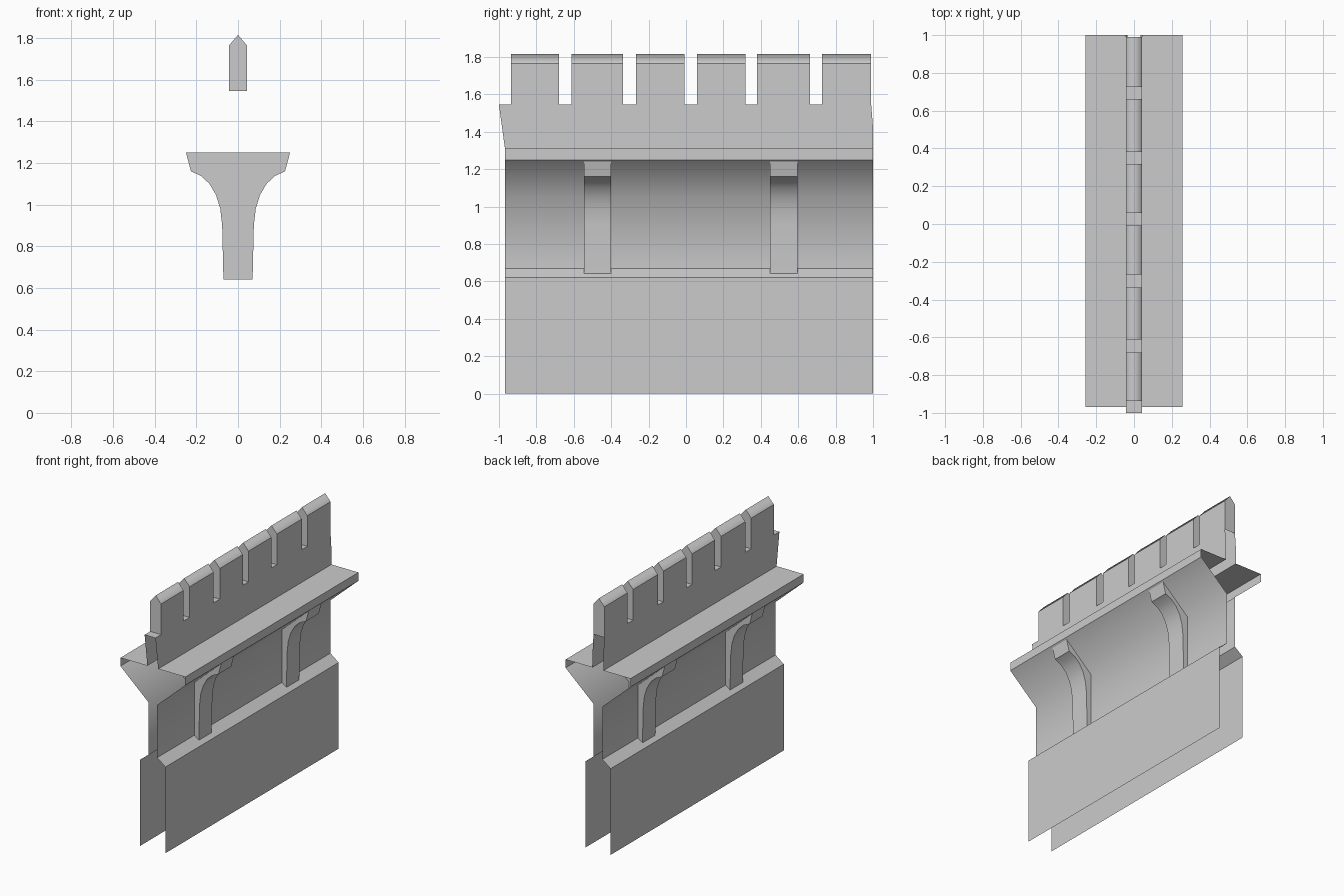
import bpy
import bmesh

cube = bpy.data.objects.get("Cube")
if cube:
    bpy.data.objects.remove(cube, do_unlink=True)

stone = bpy.data.materials.new("grey_stone")
stone.use_nodes = True
GREY = (0.6, 0.6, 0.6, 1)
stone.diffuse_color = GREY
stone.node_tree.nodes["Principled BSDF"].inputs["Base Color"].default_value = GREY


def finish(name, bm):
    mesh = bpy.data.meshes.new(name)
    bm.to_mesh(mesh)
    bm.free()
    mesh.materials.append(stone)
    obj = bpy.data.objects.new(name, mesh)
    bpy.context.collection.objects.link(obj)
    return obj


def face(bm, points, smooth=False):
    f = bm.faces.new([bm.verts.new(p) for p in points])
    f.smooth = smooth
    return f


def strip(bm, profile, y0, y1, smooth=True):
    """Sheet along y from an (x, z) profile, its normal to the left of the path."""
    rows = [(bm.verts.new((x, y0, z)), bm.verts.new((x, y1, z))) for x, z in profile]
    for (a, b), (c, d) in zip(rows, rows[1:]):
        bm.faces.new((a, c, d, b)).smooth = smooth


def both_sides(bm, profile, y0, y1):
    """A sheet running downward on +x and its mirror on -x."""
    strip(bm, profile, y0, y1)
    strip(bm, [(-x, z) for x, z in reversed(profile)], y0, y1)


FRONT, BACK = -0.968, 1.0
FOOT, WALL, LEDGE, TOP = 0.10, 0.035, 0.258, 0.043

# Open-ended wall shells: each run of points is one smooth surface
runs = {
    "wall_base": [[(FOOT, 0.62), (FOOT, 0)], [(WALL, 0.67), (FOOT, 0.62)]],
    "coved_wall": [[(LEDGE, 1.25), (WALL, 1.05), (WALL, 0.67)]],
    "ledge": [[(TOP, 1.31), (LEDGE, 1.31)], [(LEDGE, 1.31), (LEDGE, 1.25)]],
}
for name, profiles in runs.items():
    bm = bmesh.new()
    for profile in profiles:
        both_sides(bm, profile, FRONT, BACK)
    finish(name, bm)

# Parapet with crenels and ridged merlons
FLOOR, EAVE, RIDGE = 1.545, 1.765, 1.815
merlons = [(-0.936, -0.68), (-0.612, -0.337), (-0.268, -0.007),
           (0.058, 0.318), (0.38, 0.663), (0.726, 0.99)]
outline = [(FRONT, 1.31), (-1, FLOOR)]
for a, b in merlons:
    outline += [(a, FLOOR), (a, EAVE), (b, EAVE), (b, FLOOR)]
outline += [(BACK, 1.42), (BACK, 1.31)]

bm = bmesh.new()
face(bm, [(-TOP, y, z) for y, z in outline])
face(bm, [(TOP, y, z) for y, z in reversed(outline)])
start = -1
for a, b in merlons:
    strip(bm, [(-TOP, FLOOR), (TOP, FLOOR)], start, a)
    strip(bm, [(-TOP, EAVE), (0, RIDGE), (TOP, EAVE)], a, b)
    end = [(-TOP, FLOOR), (TOP, FLOOR), (TOP, EAVE), (0, RIDGE), (-TOP, EAVE)]
    face(bm, [(x, a, z) for x, z in end])
    face(bm, [(x, b, z) for x, z in reversed(end)])
    start = b
finish("parapet", bm)

# Curved brackets passing through the wall
head = [(0.25, 1.25), (0.226, 1.16)]
curve = [(0.226, 1.16), (0.178, 1.138), (0.137, 1.1), (0.105, 1.045),
         (0.085, 0.98), (0.076, 0.9), (0.07, 0.64)]
half = head + curve[1:]
section = half + [(-x, z) for x, z in reversed(half)]
for name, y0, y1 in (("front_bracket", -0.545, -0.4), ("back_bracket", 0.45, 0.595)):
    bm = bmesh.new()
    both_sides(bm, head, y0, y1)
    both_sides(bm, curve, y0, y1)
    strip(bm, [half[-1], (-half[-1][0], half[-1][1])], y0, y1)
    face(bm, [(x, y0, z) for x, z in reversed(section)])
    face(bm, [(x, y1, z) for x, z in section])
    finish(name, bm)
